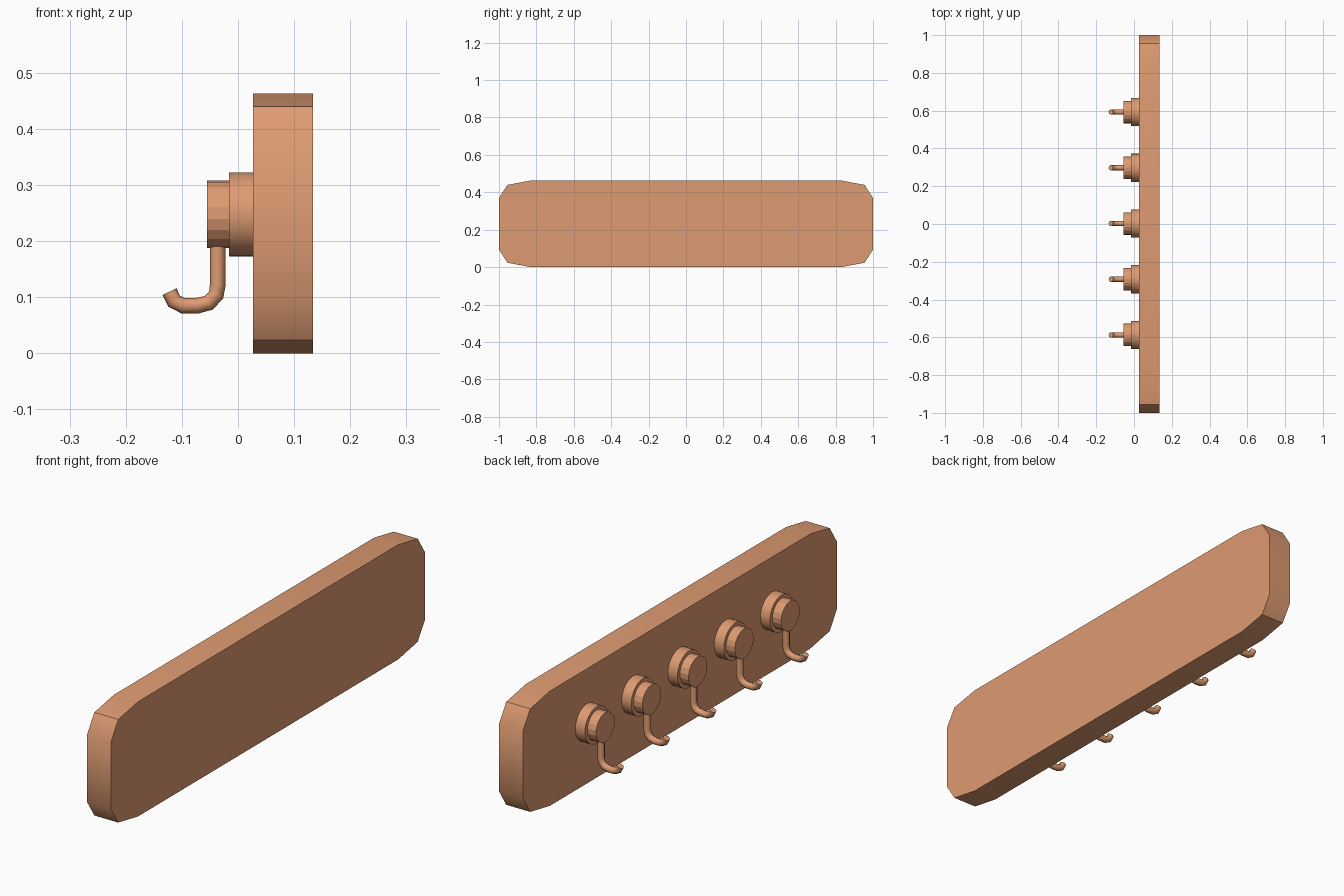
import bpy, bmesh, math
from mathutils import Matrix

cube = bpy.data.objects.get("Cube")
if cube:
    bpy.data.objects.remove(cube, do_unlink=True)

wood = bpy.data.materials.new("warm_wood")
wood.use_nodes = True
color = (0.73, 0.33, 0.168, 1)
wood.diffuse_color = color
wood.node_tree.nodes["Principled BSDF"].inputs["Base Color"].default_value = color


def finish(obj, smooth_angle=None):
    """Assign the material and optional smooth shading."""
    obj.data.materials.append(wood)
    bpy.ops.object.select_all(action='DESELECT')
    obj.select_set(True)
    bpy.context.view_layer.objects.active = obj
    if smooth_angle:
        bpy.ops.object.shade_smooth_by_angle(angle=math.radians(smooth_angle))
    return obj


def add_mesh(name, bm):
    bmesh.ops.recalc_face_normals(bm, faces=bm.faces)
    mesh = bpy.data.meshes.new(name)
    bm.to_mesh(mesh)
    bm.free()
    obj = bpy.data.objects.new(name, mesh)
    bpy.context.collection.objects.link(obj)
    return obj


def disc(name, x0, x1, radius, y, z, sides, turn=0):
    """Closed cylinder lying along x."""
    bm = bmesh.new()
    place = (Matrix.Translation(((x0 + x1) / 2, y, z))
             @ Matrix.Rotation(math.radians(turn), 4, 'X')
             @ Matrix.Rotation(math.pi / 2, 4, 'Y'))
    bmesh.ops.create_cone(bm, cap_ends=True, segments=sides, radius1=radius,
                          radius2=radius, depth=x1 - x0, matrix=place)
    return add_mesh(name, bm)


# Board: one corner profile mirrored to all four corners, then extruded
BACK, FRONT, MID = 0.134, 0.027, 0.2315
corner = [(1.0, 0.138), (0.955, 0.208), (0.83, MID)]
half = corner + [(-y, z) for y, z in reversed(corner)]
outline = half + [(-y, -z) for y, z in half]
bm = bmesh.new()
face = bm.faces.new([bm.verts.new((FRONT, y, MID + z)) for y, z in outline])
extruded = bmesh.ops.extrude_face_region(bm, geom=[face], use_keep_orig=True)
moved = [v for v in extruded["geom"] if isinstance(v, bmesh.types.BMVert)]
bmesh.ops.translate(bm, verts=moved, vec=(BACK - FRONT, 0, 0))
finish(add_mesh("board", bm), 40)

# Hooks: mounting disc, knob and bent rod
rod_path = [(-0.036, 0.21), (-0.036, 0.123), (-0.039, 0.104), (-0.052, 0.09),
            (-0.072, 0.085), (-0.098, 0.085), (-0.114, 0.093), (-0.122, 0.11)]
for i in range(5):
    y = 0.0025 + (i - 2) * 0.295
    finish(disc(f"mount_{i + 1}", -0.016, FRONT, 0.0745, y, 0.2475, 32), 40)
    finish(disc(f"knob_{i + 1}", -0.055, -0.016, 0.06, y, 0.248, 18, 8))

    curve = bpy.data.curves.new(f"hook_rod_{i + 1}", 'CURVE')
    curve.dimensions = '3D'
    curve.bevel_depth = 0.014
    curve.bevel_resolution = 2
    curve.use_fill_caps = True
    spline = curve.splines.new('POLY')
    spline.points.add(len(rod_path) - 1)
    for point, (x, z) in zip(spline.points, rod_path):
        point.co = (x, y, z, 1)
    rod = bpy.data.objects.new(f"hook_rod_{i + 1}", curve)
    bpy.context.collection.objects.link(rod)
    bpy.ops.object.select_all(action='DESELECT')
    rod.select_set(True)
    bpy.context.view_layer.objects.active = rod
    bpy.ops.object.convert(target='MESH')
    finish(bpy.context.view_layer.objects.active, 50)
